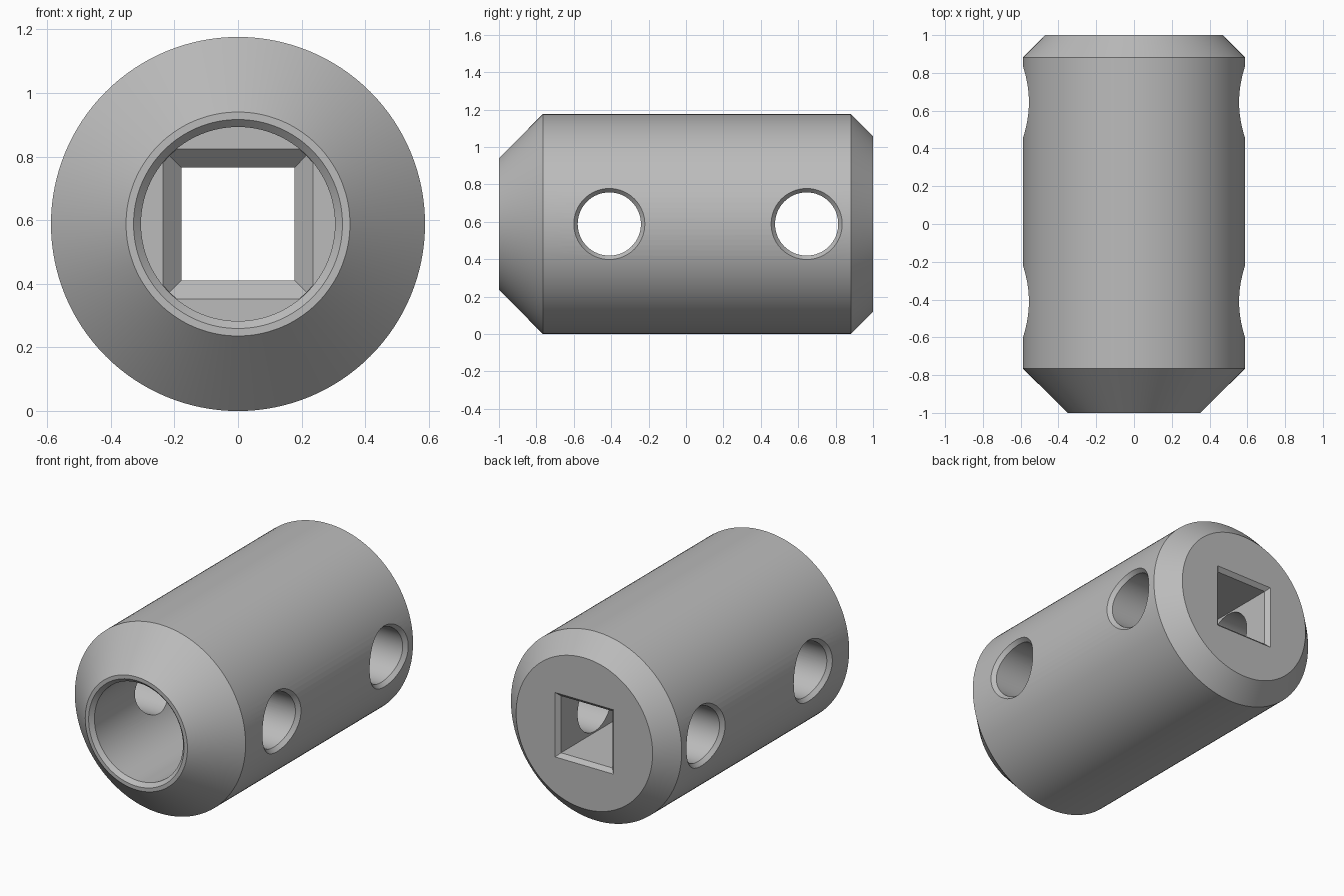
import bpy, bmesh, math

if "Cube" in bpy.data.objects:
    bpy.data.objects.remove(bpy.data.objects["Cube"], do_unlink=True)

R = 0.588          # body radius, also the height of the axis
BORE = 0.305       # round socket radius
FLOOR = 0.176      # y where the round socket meets the square one
CH = 0.0235        # small edge chamfer

steel = bpy.data.materials.new("plain grey metal")
steel.use_nodes = True
grey = (0.5, 0.5, 0.5, 1)
steel.diffuse_color = grey
steel.node_tree.nodes["Principled BSDF"].inputs["Base Color"].default_value = grey


def loft(name, rings):
    """Solid skinned through rings of equal point count, capped at both ends."""
    bm = bmesh.new()
    loops = [[bm.verts.new(p) for p in ring] for ring in rings]
    n = len(loops[0])
    for a, b in zip(loops, loops[1:]):
        for i in range(n):
            j = (i + 1) % n
            bm.faces.new((a[i], a[j], b[j], b[i]))
    bm.faces.new(loops[0])
    bm.faces.new(loops[-1])
    bmesh.ops.recalc_face_normals(bm, faces=bm.faces)
    mesh = bpy.data.meshes.new(name)
    bm.to_mesh(mesh)
    bm.free()
    mesh.materials.append(steel)
    obj = bpy.data.objects.new(name, mesh)
    bpy.context.collection.objects.link(obj)
    return obj


def ring(radius, y, n=128):
    """Circle around the long axis."""
    angles = [math.tau * i / n for i in range(n)]
    return [(radius * math.cos(a), y, R + radius * math.sin(a)) for a in angles]


def square(half, y):
    return [(sx * half, y, R + sz * half)
            for sx, sz in ((-1, -1), (1, -1), (1, 1), (-1, 1))]


def side_ring(yc, side, radius, edge, lift, n=64):
    """Circle around x that follows the curved body surface."""
    pts = []
    for i in range(n):
        a = math.tau * i / n
        rise = edge * math.sin(a)
        x = side * (math.sqrt(R * R - rise * rise) + lift)
        pts.append((x, yc + radius * math.cos(a), R + radius * math.sin(a)))
    return pts


def combine(target, tool, operation):
    """Apply a boolean and remove the tool."""
    tool.hide_render = True
    mod = target.modifiers.new("cut", 'BOOLEAN')
    mod.operation, mod.object, mod.solver = operation, tool, 'EXACT'
    bpy.context.view_layer.update()
    graph = bpy.context.evaluated_depsgraph_get()
    mesh = bpy.data.meshes.new_from_object(target.evaluated_get(graph))
    target.modifiers.clear()
    target.data = mesh
    bpy.data.objects.remove(tool, do_unlink=True)


# Turned body with a long front taper and a short back taper
body = loft("coupling_body", [ring(0.352, -1), ring(R, -0.765),
                              ring(R, 0.882), ring(0.47, 1)])

# Round socket with a chamfered mouth
bore = loft("round_socket_cutter", [ring(BORE + 2 * CH, -1 - CH),
                                    ring(BORE, -1 + CH), ring(BORE, FLOOR)])
combine(body, bore, 'DIFFERENCE')

# Square socket, chamfered at both ends and kept inside the round socket
HALF, LEAD = 0.177, 0.059
drive = loft("square_socket_cutter", [
    square(HALF + LEAD, FLOOR - 0.1), square(HALF + LEAD, FLOOR),
    square(HALF, FLOOR + LEAD), square(HALF, 1 - CH),
    square(HALF + 2 * CH, 1 + CH)])
limit = loft("socket_limit", [ring(BORE - 0.001, 0), ring(BORE - 0.001, 1.2)])
combine(drive, limit, 'INTERSECT')
combine(body, drive, 'DIFFERENCE')

# Two cross holes with chamfered rims on both sides
HOLE = 0.169
RIM = HOLE + 0.021
for yc in (-0.41, 0.645):
    half = [(HOLE, -CH), (RIM, 0), (RIM + 0.021, CH)]
    rings = [side_ring(yc, -1, r, RIM, lift) for r, lift in reversed(half)]
    rings += [side_ring(yc, 1, r, RIM, lift) for r, lift in half]
    combine(body, loft("cross_hole_cutter", rings), 'DIFFERENCE')

# Smooth round walls, crisp edges
body.data.shade_smooth()
body.data.set_sharp_from_angle(angle=math.radians(25))
